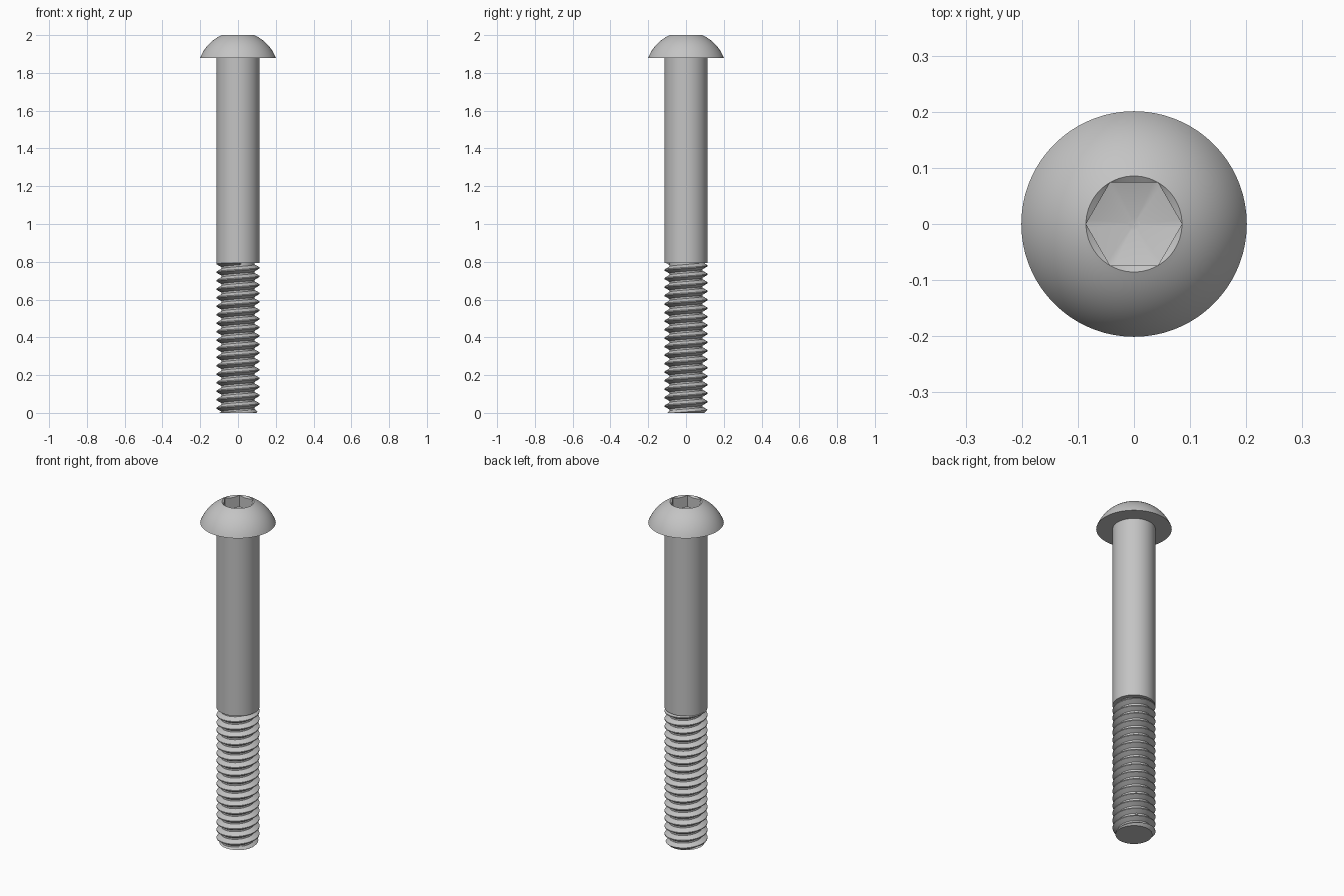
import bpy, bmesh, math
from math import cos, sin, pi

if "Cube" in bpy.data.objects:
    bpy.data.objects.remove(bpy.data.objects["Cube"], do_unlink=True)

SEG = 72
HEAD_Z, TOP_Z = 1.878, 2.0
SHANK_R, SHANK_Z = 0.114, 0.8
PITCH, ROOT_R, TIP_R = 0.045, 0.088, 0.098
HEX_FLAT, HEX_CORNER = 0.074, 0.0855

steel = bpy.data.materials.new("steel grey")
steel.use_nodes = True
steel.diffuse_color = (0.55, 0.55, 0.55, 1)
steel.node_tree.nodes["Principled BSDF"].inputs["Base Color"].default_value = (0.55, 0.55, 0.55, 1)


def finish(bm, name, angle):
    mesh = bpy.data.meshes.new(name)
    bm.to_mesh(mesh)
    bm.free()
    mesh.materials.append(steel)
    obj = bpy.data.objects.new(name, mesh)
    bpy.context.collection.objects.link(obj)
    bpy.ops.object.select_all(action="DESELECT")
    obj.select_set(True)
    bpy.context.view_layer.objects.active = obj
    bpy.ops.object.shade_smooth_by_angle(angle=math.radians(angle))
    return obj


def lathe(name, rings):
    """Skin a stack of rings; each ring maps an angle to (radius, height)."""
    bm = bmesh.new()
    loops = []
    for ring in rings:
        loop = []
        for i in range(SEG):
            a = 2 * pi * i / SEG
            r, z = ring(a)
            loop.append(bm.verts.new((r * cos(a), r * sin(a), z)))
        loops.append(loop)
    for low, high in zip(loops, loops[1:]):
        for i in range(SEG):
            j = (i + 1) % SEG
            bm.faces.new((low[i], low[j], high[j], high[i]))
    bm.faces.new(loops[0][::-1])
    bm.faces.new(loops[-1])
    return finish(bm, name, 30)


def circle(r, z):
    return lambda a: (r, z)


def hex_radius(a):
    return HEX_FLAT / cos((a % (pi / 3)) - pi / 6)


# Domed head with a countersunk hexagonal socket
def dome(t, rim=0.201):
    bulge = 0.068 * t * (1 - t)
    return circle(rim + (HEX_CORNER - rim) * t + 0.725 * bulge,
                  HEAD_Z + (TOP_Z - HEAD_Z) * t + 0.689 * bulge)


head = [circle(0.05, HEAD_Z)] + [dome(i / 16) for i in range(17)]
head += [
    lambda a: (hex_radius(a), TOP_Z - 0.001 - 0.6 * (HEX_CORNER - hex_radius(a))),
    lambda a: (hex_radius(a), TOP_Z - 0.07),
    circle(0.011, TOP_Z - 0.09),
]
lathe("button_head", head)

# Plain shank
lathe("shank", [circle(SHANK_R, SHANK_Z - 0.006), circle(SHANK_R, HEAD_Z)])


# Right-handed helical thread, clipped at both ends
profile = [(0.0, SHANK_R), (0.12, SHANK_R), (0.46, ROOT_R), (0.66, ROOT_R)]
bm = bmesh.new()
columns = []
for i in range(SEG + 1):
    a = 2 * pi * i / SEG
    column = []
    for turn in range(-2, int(SHANK_Z / PITCH) + 2):
        for offset, r in profile:
            z = PITCH * (turn + offset + i / SEG)
            if z <= 0:
                z, r = 0, TIP_R
            elif z >= SHANK_Z:
                z, r = SHANK_Z, ROOT_R
            r = min(r, TIP_R + z)
            column.append(bm.verts.new((r * cos(a), r * sin(a), z)))
    columns.append(column)
for left, right in zip(columns, columns[1:]):
    for k in range(len(left) - 1):
        bm.faces.new((left[k], right[k], right[k + 1], left[k + 1]))
bmesh.ops.remove_doubles(bm, verts=bm.verts, dist=1e-5)
bmesh.ops.dissolve_degenerate(bm, edges=bm.edges, dist=1e-6)
finish(bm, "thread", 30)

# Flat tip closing the thread
lathe("tip", [circle(TIP_R, 0), circle(ROOT_R - 0.004, 0.008)])
